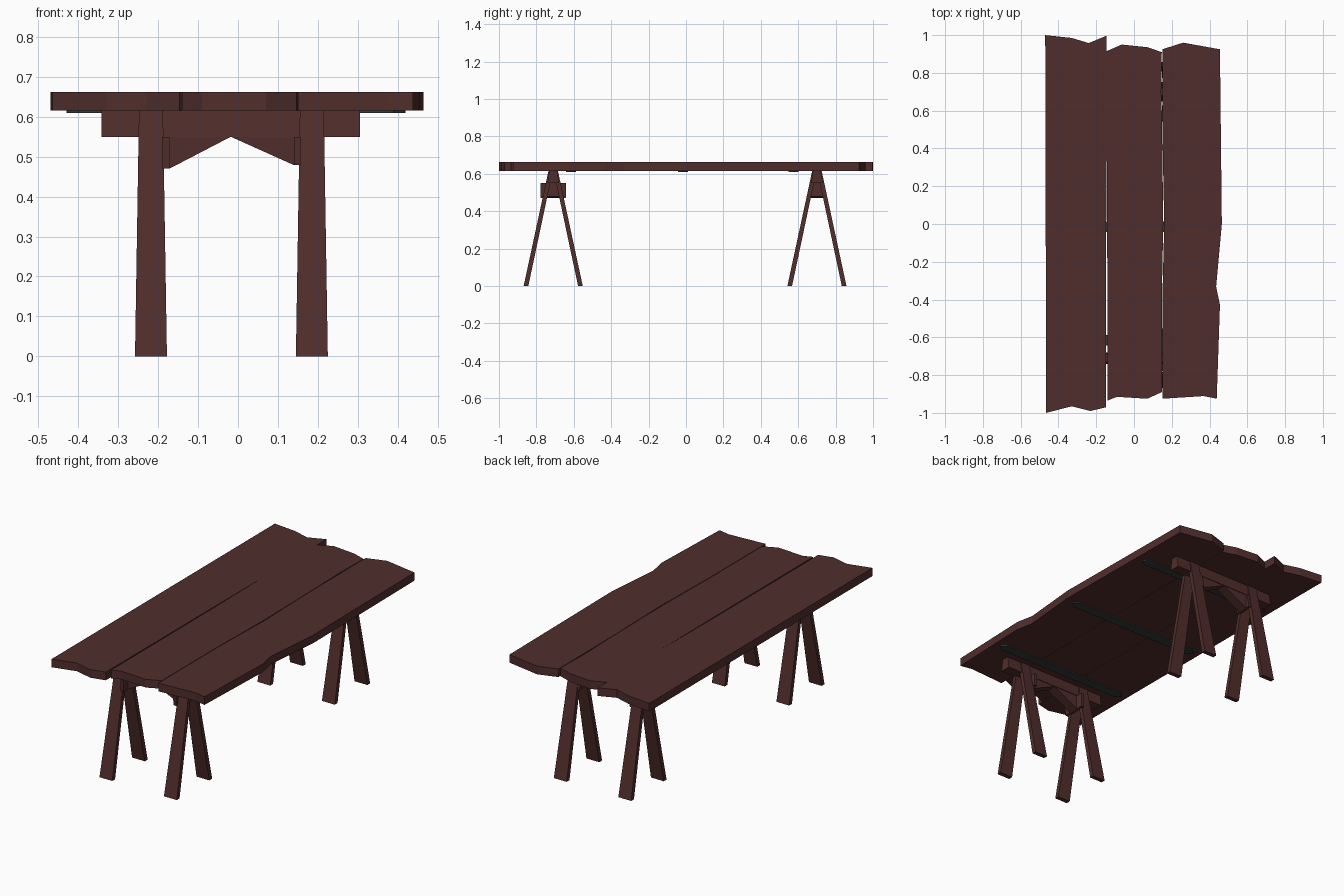
import bpy
from mathutils import Vector

if "Cube" in bpy.data.objects:
    bpy.data.objects.remove(bpy.data.objects["Cube"])


def material(name, color):
    m = bpy.data.materials.new(name)
    m.diffuse_color = (*color, 1)
    m.use_nodes = True
    m.node_tree.nodes["Principled BSDF"].inputs["Base Color"].default_value = m.diffuse_color
    return m


WOOD = material("dark_wood", (0.08, 0.027, 0.025))
IRON = material("iron", (0.035, 0.042, 0.042))


def loft(name, ring_a, ring_b, mat):
    """Closed solid between two matching outlines."""
    n = len(ring_a)
    faces = [tuple(range(n)), tuple(range(n, 2 * n))]
    faces += [(i, (i + 1) % n, n + (i + 1) % n, n + i) for i in range(n)]
    mesh = bpy.data.meshes.new(name)
    mesh.from_pydata([Vector(p) for p in ring_a + ring_b], [], faces)
    import bmesh
    bm = bmesh.new()
    bm.from_mesh(mesh)
    bmesh.ops.recalc_face_normals(bm, faces=bm.faces)
    bm.to_mesh(mesh)
    bm.free()
    mesh.materials.append(mat)
    obj = bpy.data.objects.new(name, mesh)
    bpy.context.collection.objects.link(obj)
    return obj


def slab(name, outline, z0, z1, mat):
    return loft(name, [(x, y, z0) for x, y in outline],
                [(x, y, z1) for x, y in outline], mat)


def along_x(name, profile, x0, x1, mat):
    return loft(name, [(x0, y, z) for y, z in profile],
                [(x1, y, z) for y, z in profile], mat)


def along_y(name, profile, y0, y1, mat):
    return loft(name, [(x, y0, z) for x, z in profile],
                [(x, y1, z) for x, z in profile], mat)


# Rough-edged table planks
planks = {
    "plank_left": [(-0.47, 1.0), (-0.33, 0.985), (-0.24, 0.958), (-0.145, 0.997),
                   (-0.145, 0.44), (-0.147, 0.0), (-0.147, -0.97),
                   (-0.23, -0.99), (-0.33, -0.965), (-0.465, -1.0)],
    "plank_middle": [(-0.145, 0.915), (-0.065, 0.95), (0.07, 0.936), (0.147, 0.91),
                     (0.144, 0.7), (0.15, 0.4), (0.155, 0.0), (0.147, -0.4),
                     (0.147, -0.89), (0.07, -0.925), (-0.09, -0.915),
                     (-0.14, -0.935), (-0.142, 0.0), (-0.145, 0.44)],
    "plank_right": [(0.15, 0.925), (0.26, 0.96), (0.455, 0.925), (0.465, 0.0),
                    (0.435, -0.33), (0.455, -0.43), (0.438, -0.925),
                    (0.37, -0.911), (0.15, -0.925), (0.15, -0.4),
                    (0.16, 0.0), (0.152, 0.4), (0.15, 0.7)],
}
for name, outline in planks.items():
    slab(name, outline, 0.616, 0.662, WOOD)

# Pointed iron straps under the planks
for i, y in enumerate((-0.615, -0.015, 0.575)):
    slab(f"iron_strap_{i + 1}",
         [(-0.43, y), (-0.40, y - 0.027), (0.39, y - 0.027), (0.42, y),
          (0.39, y + 0.027), (-0.40, y + 0.027)], 0.609, 0.617, IRON)

# Trestles: centre y, plate half widths at bottom and top
for tag, yc, low, high in (("front", -0.71, 0.067, 0.069),
                           ("back", 0.70, 0.052, 0.036)):
    # Cross beam
    along_x(f"{tag}_beam",
            [(yc - 0.031, 0.55), (yc + 0.031, 0.55),
             (yc + 0.021, 0.616), (yc - 0.021, 0.616)], -0.342, 0.305, WOOD)

    # Splayed tapered legs
    for side, xc in (("left", -0.218), ("right", 0.185)):
        for s in (-1, 1):
            bottom = [(xc + dx, yc + s * dy, 0) for dx, dy in
                      ((-0.04, 0.133), (0.04, 0.133), (0.04, 0.158), (-0.04, 0.158))]
            top = [(xc + dx, yc + s * dy, 0.617) for dx, dy in
                   ((-0.03, 0.002), (0.03, 0.002), (0.03, 0.025), (-0.03, 0.025))]
            loft(f"{tag}_{side}_leg_{'outer' if s * yc > 0 else 'inner'}",
                 bottom, top, WOOD)

    # Plates tying each leg pair together, and wedge braces to the beam centre
    for side, x0, x1, z in (("left", -0.19, -0.172, 0.47),
                            ("right", 0.14, 0.157, 0.479)):
        along_x(f"{tag}_{side}_plate",
                [(yc - low, z), (yc + low, z),
                 (yc + high, 0.55), (yc - high, 0.55)], x0, x1, WOOD)
        x_end = x1 if side == "left" else x0
        along_y(f"{tag}_{side}_brace",
                [(x_end, z), (-0.018, 0.55), (x_end, 0.552)],
                yc - 0.028, yc + 0.028, WOOD)
